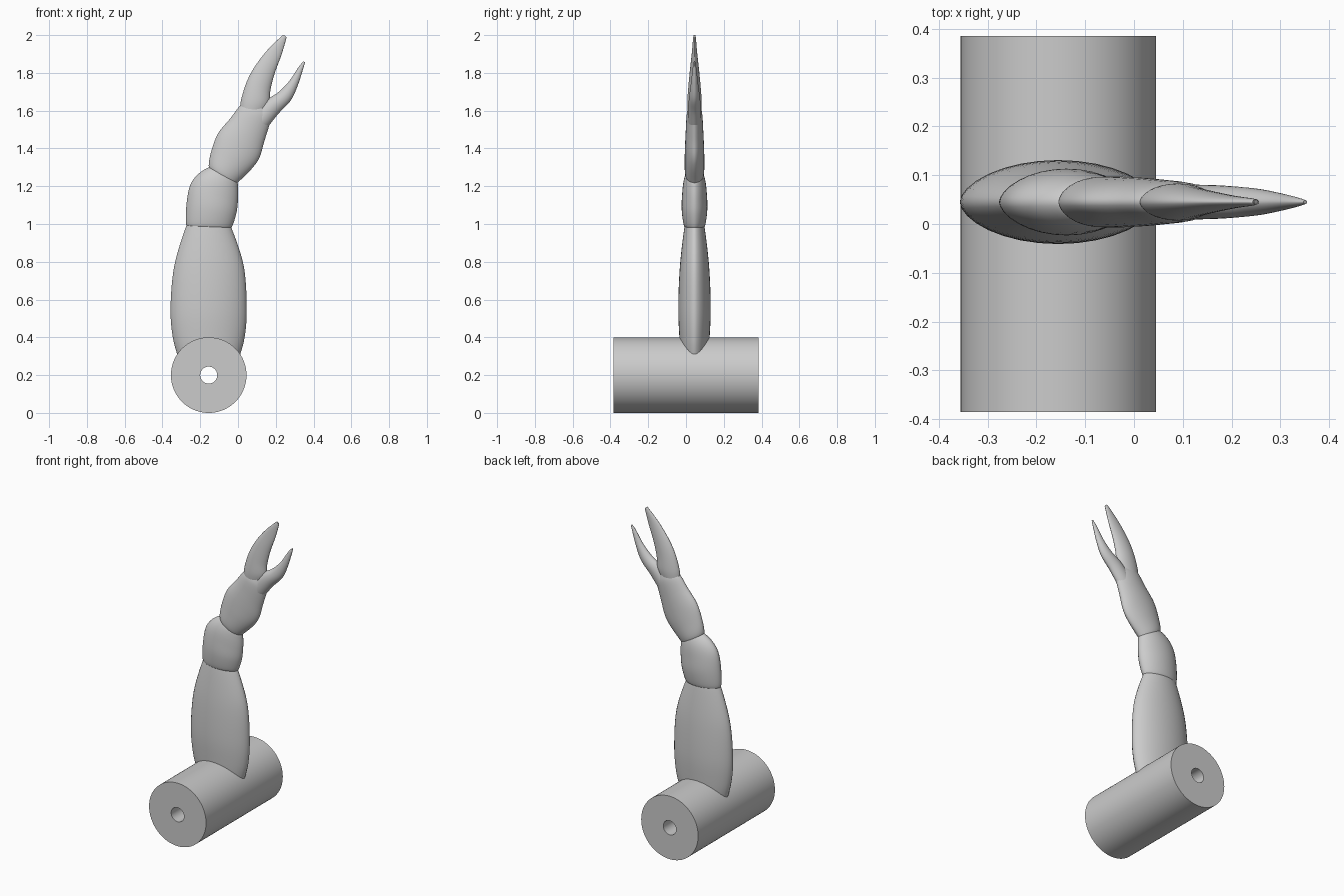
import bpy
import math
from mathutils import Vector

cube = bpy.data.objects.get("Cube")
if cube:
    bpy.data.objects.remove(cube, do_unlink=True)

grey = bpy.data.materials.new("plain grey")
grey.use_nodes = True
shade = (0.6, 0.6, 0.6, 1)
grey.diffuse_color = shade
grey.node_tree.nodes["Principled BSDF"].inputs["Base Color"].default_value = shade

SIDES = 32   # points around each limb section
STEPS = 6    # smooth subdivisions between sections
MID_Y = 0.045


def make_object(name, verts, faces, angle):
    mesh = bpy.data.meshes.new(name)
    mesh.from_pydata(verts, [], faces)
    mesh.materials.append(grey)
    mesh.update()
    obj = bpy.data.objects.new(name, mesh)
    bpy.context.collection.objects.link(obj)
    bpy.ops.object.select_all(action='DESELECT')
    obj.select_set(True)
    bpy.context.view_layer.objects.active = obj
    bpy.ops.object.mode_set(mode='EDIT')
    bpy.ops.mesh.select_all(action='SELECT')
    bpy.ops.mesh.normals_make_consistent(inside=False)
    bpy.ops.object.mode_set(mode='OBJECT')
    bpy.ops.object.shade_smooth_by_angle(angle=math.radians(angle))
    return obj


def smooth_sections(sections):
    """Catmull-Rom interpolation through the section values."""
    rows = [Vector(s) for s in sections]
    rows = [rows[0] * 2 - rows[1]] + rows + [rows[-1] * 2 - rows[-2]]
    result = []
    for a, b, c, d in zip(rows, rows[1:], rows[2:], rows[3:]):
        for i in range(STEPS):
            t = i / STEPS
            result.append(b + (c - a) * (t / 2)
                          + (a * 2 - b * 5 + c * 4 - d) * (t * t / 2)
                          + (b * 3 - a - c * 3 + d) * (t ** 3 / 2))
    result.append(rows[-2])
    return result


def limb(name, sections):
    """Loft lens-shaped rings: left x, left z, right x, right z, half depth."""
    verts, faces = [], []
    rings = smooth_sections(sections)
    for lx, lz, rx, rz, depth in rings:
        for k in range(SIDES):
            a = math.tau * k / SIDES
            f = (1 + math.cos(a)) / 2
            y = math.copysign(abs(math.sin(a)) ** 1.15, math.sin(a)) * depth
            verts.append((lx + (rx - lx) * f, MID_Y + y, lz + (rz - lz) * f))
    for r in range(len(rings) - 1):
        for k in range(SIDES):
            n = (k + 1) % SIDES
            p, q = r * SIDES, (r + 1) * SIDES
            faces.append((p + k, p + n, q + n, q + k))
    faces.append(tuple(range(SIDES)))
    faces.append(tuple(range(len(verts) - SIDES, len(verts))))
    return make_object(name, verts, faces, 50)


def bored_cylinder(name, x, z, outer, inner, half_length, count):
    """Revolve a rectangular profile about an axis along y."""
    profile = [(outer, -half_length), (outer, half_length),
               (inner, half_length), (inner, -half_length)]
    verts, faces = [], []
    for i in range(count):
        a = math.tau * i / count
        verts += [(x + r * math.cos(a), y, z + r * math.sin(a)) for r, y in profile]
    for i in range(count):
        p, q = 4 * i, 4 * ((i + 1) % count)
        for k in range(4):
            n = (k + 1) % 4
            faces.append((p + k, p + n, q + n, q + k))
    return make_object(name, verts, faces, 30)


# Base shaft with a through hole
bored_cylinder("base_cylinder", -0.155, 0.2, 0.2, 0.045, 0.385, 96)

# Long lower segment of the arm
limb("upper_arm", [
    (-0.31, 0.27, 0.0, 0.27, 0.07),
    (-0.345, 0.4, 0.035, 0.4, 0.08),
    (-0.357, 0.56, 0.046, 0.56, 0.086),
    (-0.337, 0.78, 0.03, 0.78, 0.077),
    (-0.274, 0.99, -0.035, 0.98, 0.053),
    (-0.25, 1.02, -0.06, 1.01, 0.04),
])

# Short middle segment
limb("wrist", [
    (-0.255, 0.98, -0.05, 0.97, 0.04),
    (-0.275, 1.0, -0.03, 0.99, 0.057),
    (-0.273, 1.1, -0.008, 1.06, 0.068),
    (-0.255, 1.2, 0.0, 1.13, 0.065),
    (-0.215, 1.26, 0.0, 1.19, 0.058),
    (-0.155, 1.3, -0.005, 1.225, 0.045),
    (-0.13, 1.295, -0.03, 1.235, 0.03),
])

# Palm of the claw
limb("palm", [
    (-0.14, 1.26, -0.02, 1.2, 0.035),
    (-0.155, 1.31, 0.005, 1.225, 0.05),
    (-0.14, 1.39, 0.075, 1.295, 0.052),
    (-0.105, 1.48, 0.115, 1.355, 0.05),
    (-0.04, 1.56, 0.14, 1.44, 0.046),
    (0.01, 1.625, 0.17, 1.535, 0.041),
    (0.05, 1.65, 0.185, 1.58, 0.03),
])

# Fixed outer finger
limb("fixed_finger", [
    (0.06, 1.57, 0.155, 1.51, 0.036),
    (0.14, 1.65, 0.215, 1.585, 0.034),
    (0.21, 1.695, 0.28, 1.655, 0.028),
    (0.27, 1.755, 0.317, 1.735, 0.019),
    (0.32, 1.83, 0.343, 1.815, 0.01),
    (0.347, 1.862, 0.355, 1.855, 0.004),
])

# Movable inner finger
limb("movable_finger", [
    (0.01, 1.6, 0.13, 1.57, 0.034),
    (0.017, 1.66, 0.165, 1.635, 0.038),
    (0.047, 1.755, 0.172, 1.71, 0.032),
    (0.09, 1.835, 0.195, 1.8, 0.024),
    (0.155, 1.92, 0.23, 1.895, 0.014),
    (0.232, 1.995, 0.255, 1.98, 0.007),
    (0.246, 2.0, 0.254, 1.99, 0.004),
])
